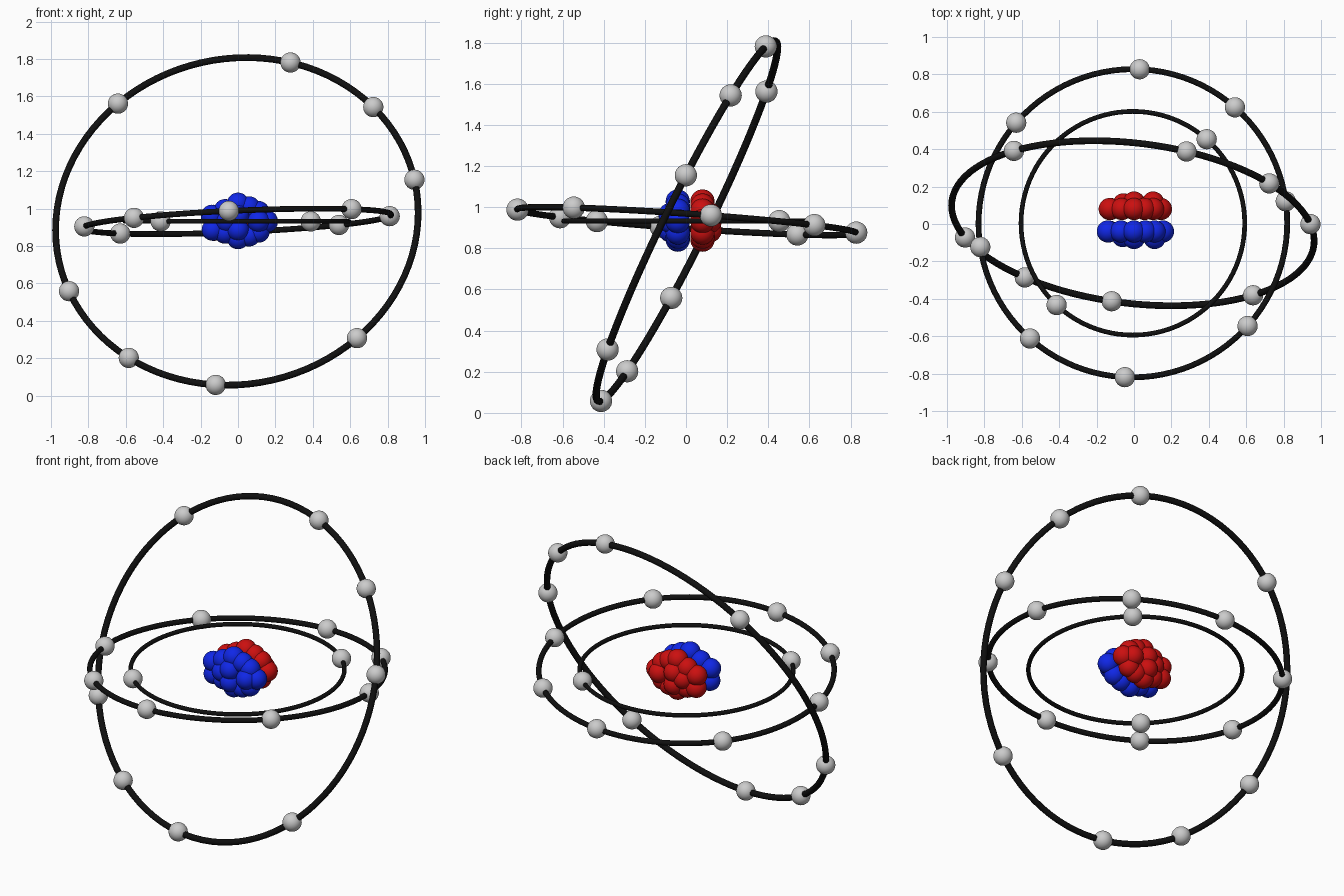
import bpy
from math import sin, cos, radians
from mathutils import Vector, Matrix

if "Cube" in bpy.data.objects:
    bpy.data.objects.remove(bpy.data.objects["Cube"])

CENTRE = Vector((-0.006, 0.004, 0.932))


def material(name, rgb):
    m = bpy.data.materials.new(name)
    m.diffuse_color = (*rgb, 1)
    m.use_nodes = True
    m.node_tree.nodes["Principled BSDF"].inputs["Base Color"].default_value = m.diffuse_color
    return m


black = material("black", (0.005, 0.005, 0.005))
blue = material("blue", (0.005, 0.02, 0.8))
red = material("red", (0.6, 0.005, 0.005))


def finish(name, mat=None):
    ob = bpy.context.object
    ob.name = name
    bpy.ops.object.shade_smooth()
    if mat:
        ob.data.materials.append(mat)


def ball(name, pos, r, mat=None):
    bpy.ops.mesh.primitive_uv_sphere_add(segments=32, ring_count=16, radius=r, location=pos)
    finish(name, mat)


def orbit(name, normal, radius, tube, angles):
    # tilted ring with electrons at the given angles (degrees)
    n = Vector(normal).normalized()
    u = (Vector((1, 0, 0)) - n * n.x).normalized()
    v = n.cross(u)
    bpy.ops.mesh.primitive_torus_add(major_radius=radius, minor_radius=tube,
                                     major_segments=96, minor_segments=12)
    rot = Matrix((u, v, n)).transposed().to_4x4()
    bpy.context.object.matrix_world = Matrix.Translation(CENTRE) @ rot
    finish(name + "_orbit", black)
    for i, a in enumerate(angles):
        t = radians(a)
        ball(f"{name}_electron_{i + 1}", CENTRE + radius * (cos(t) * u + sin(t) * v), 0.054)


# Three orbits
orbit("inner", (0, 0, 1), 0.598, 0.0125, [48.7, 227])
orbit("middle", (-0.044, 0.07, 1), 0.826, 0.0155,
      [87.5, 48.6, 8, -42, 267, 228.2, 188.7, 139.1])
orbit("outer", (-0.1075, -0.892, 0.4395), 0.975, 0.018,
      [72.8, 41.2, 11.7, -48.5, 263.3, 233.4, 202.2, 131])

# Nucleus: two facing half clusters, each (x, z, depth from the dividing plane)
layout = [(0, 0.095, 0.06), (0, -0.09, 0.06), (-0.14, 0.03, 0.06), (-0.135, -0.045, 0.06),
          (0.155, 0, 0.06), (0.11, 0.05, 0.06), (0.11, -0.055, 0.06),
          (-0.07, 0.06, 0.06), (-0.07, -0.06, 0.06), (0.06, 0.075, 0.06), (0.06, -0.075, 0.06),
          (0, 0.03, 0.095), (0, -0.045, 0.095), (0.11, 0, 0.095), (-0.06, 0, 0.085)]
for name, mat, side, sx in (("neutron", blue, -1, 1), ("proton", red, 1, 0.93)):
    for i, (x, z, d) in enumerate(layout):
        ball(f"{name}_{i + 1}", (x * sx, 0.02 + side * d, CENTRE.z + z), 0.059, mat)
